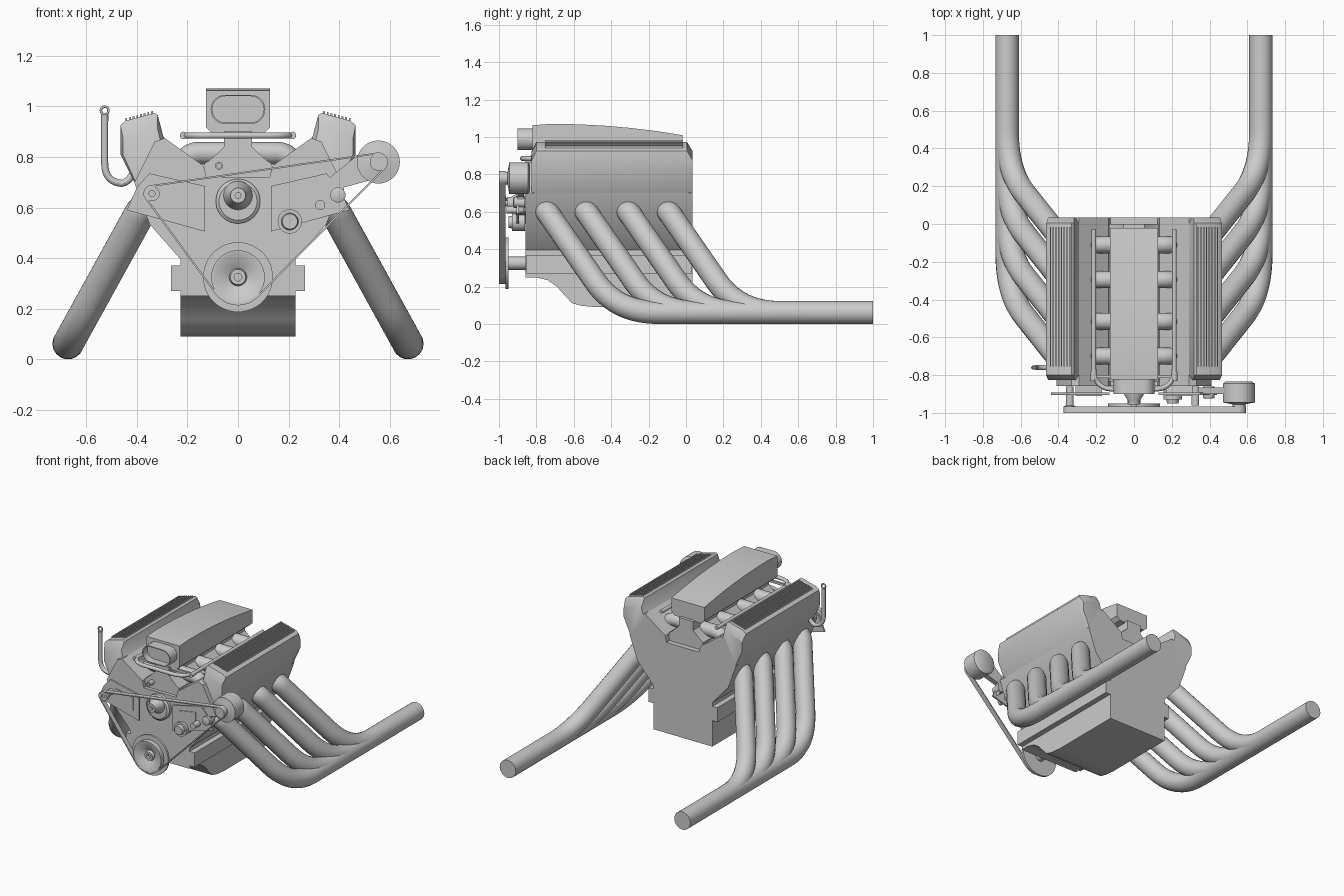
import bpy, bmesh, math
from mathutils import Vector
from mathutils.geometry import convex_hull_2d

if "Cube" in bpy.data.objects:
    bpy.data.objects.remove(bpy.data.objects["Cube"])


def finish(ob, angle=35):
    bpy.ops.object.select_all(action='DESELECT')
    ob.select_set(True)
    bpy.context.view_layer.objects.active = ob
    bpy.ops.object.shade_smooth_by_angle(angle=math.radians(angle))
    return ob


def loft(name, rings, closed=False, angle=35):
    """Skin a list of equal-sized point rings, capped unless closed."""
    bm = bmesh.new()
    vs = [[bm.verts.new(p) for p in r] for r in rings]
    n = len(rings[0])
    pairs = list(zip(vs, vs[1:])) + ([(vs[-1], vs[0])] if closed else [])
    for a, b in pairs:
        for i in range(n):
            j = (i + 1) % n
            bm.faces.new((a[i], a[j], b[j], b[i]))
    if not closed:
        bm.faces.new(vs[0])
        bm.faces.new(vs[-1])
    bmesh.ops.recalc_face_normals(bm, faces=bm.faces)
    me = bpy.data.meshes.new(name)
    bm.to_mesh(me)
    bm.free()
    ob = bpy.data.objects.new(name, me)
    bpy.context.collection.objects.link(ob)
    return finish(ob, angle)


def prism(name, pts, y0, y1):
    return loft(name, [[(x, y, z) for x, z in pts] for y in (y0, y1)])


def turned(name, x, z, prof, n=40):
    """Round part about a y axis from (radius, y) pairs."""
    a = [2 * math.pi * i / n for i in range(n)]
    return loft(name, [[(x + r * math.cos(t), y, z + r * math.sin(t)) for t in a] for r, y in prof])


def tube(name, pts, r, fillet, res=5):
    """Round pipe along a path with filleted corners."""
    P = [Vector(p) for p in pts]
    path = [P[0]]
    for i in range(1, len(P) - 1):
        d = fillet[i - 1] if isinstance(fillet, (list, tuple)) else fillet
        a = P[i] + (P[i - 1] - P[i]).normalized() * d
        b = P[i] + (P[i + 1] - P[i]).normalized() * d
        for k in range(11):
            t = k / 10
            path.append(a * (1 - t) ** 2 + P[i] * 2 * t * (1 - t) + b * t * t)
    path.append(P[-1])
    cu = bpy.data.curves.new(name, 'CURVE')
    cu.dimensions = '3D'
    cu.bevel_depth, cu.bevel_resolution, cu.use_fill_caps = r, res, True
    sp = cu.splines.new('POLY')
    sp.points.add(len(path) - 1)
    for q, p in zip(sp.points, path):
        q.co = (*p, 1)
    ob = bpy.data.objects.new(name, cu)
    bpy.context.collection.objects.link(ob)
    bpy.ops.object.select_all(action='DESELECT')
    ob.select_set(True)
    bpy.context.view_layer.objects.active = ob
    bpy.ops.object.convert(target='MESH')
    return finish(bpy.context.object, 50)


def both(half):
    """Close a half outline into a symmetric one."""
    return half + [(-x, z) for x, z in reversed(half)]


# Engine block with V-shaped heads
prism("engine_block", both([(.227, .25), (.227, .395), (.35, .535), (.41, .70), (.33, .86),
                            (.29, .875), (.136, .765), (.125, .72)]), -.858, .035)

# Oil pan with swept front
pan = [(-.858, .26), (-.858, .25), (-.80, .25), (-.74, .235), (-.69, .20), (-.65, .155),
       (-.61, .112), (-.56, .098), (-.48, .09), (.035, .09), (.035, .26)]
loft("oil_pan", [[(x, y, z) for y, z in pan] for x in (-.227, .227)])

for s, side in ((1, "right"), (-1, "left")):
    # Side rail on the block
    prism("side_rail_" + side, [(s * .2, .27), (s * .265, .27), (s * .265, .37), (s * .2, .37)], -.855, .033)

    # Valve cover with sloped ends
    cover = [(.405, .69), (.465, .81), (.465, .925), (.445, .943), (.33, .974), (.317, .965),
             (.295, .88), (.27, .855)]
    low = [(x + (.34 - x) * .08, z - (.05 if z > .87 else 0)) for x, z in cover]
    loft("valve_cover_" + side, [[(s * x, y, z) for x, z in c] for c, y in
                                 ((low, -.825), (cover, -.80), (cover, .005), (low, .035))])

    # Cooling ribs on the cover
    for i in range(8):
        x = .34 + i * .0145
        z = .972 - (x - .33) * .27
        prism(f"cover_rib_{side}_{i}", [(s * (x - .003), z - .01), (s * (x + .004), z - .01),
                                        (s * (x + .004), z + .011), (s * (x - .003), z + .012)], -.755, -.015)

    # Exhaust primaries merging into one long collector
    for i, y in enumerate((-.75, -.54, -.315, -.10)):
        end = 1 if i == 3 else y + .95
        tube(f"exhaust_pipe_{side}_{i}", [(s * .28, y, .61), (s * .37, y, .61), (s * .672, y + .38, .062),
                                          (s * .672, end, .062)], .062, (.05, .22), 7)

    # Intake runners bending down into the heads
    for i, y in enumerate((-.70, -.515, -.295, -.11)):
        tube(f"intake_runner_{side}_{i}", [(s * .04, y, .815), (s * .20, y, .815), (s * .235, y, .72)],
             .045, .05, 4)

    # Front accessory bracket with spacer
    plate = [(.35, .735), (.13, .685), (.13, .505), (.33, .56), (.44, .59), (.40, .68)]
    prism("accessory_bracket_" + side, [(s * x, z) for x, z in plate], -.905, -.893)
    inner = [(.31, .685), (.17, .66), (.17, .57), (.31, .60)]
    prism("bracket_rib_" + side, [(s * x, z) for x, z in inner], -.91, -.858)

# Intake manifold, throat and fuel rail
prism("intake_manifold", both([(.132, .70), (.132, .775), (.115, .785), (.07, .825), (.055, .84), (.055, .90)]),
      -.835, .0)
rail = [(-.213, -.03, .885), (-.213, -.875, .885), (.213, -.875, .885), (.213, -.03, .885)]
tube("fuel_rail", rail, .013, .11, 3)
prism("rail_crossbar", [(-.225, .877), (.225, .877), (.225, .893), (-.225, .893)], -.815, -.80)
for x in (-.215, .215):
    turned(f"rail_fitting_{x}", x, .885, [(.015, -.83), (.015, -.78)], 16)
turned("coolant_stub", -.075, .765, [(.016, -.80), (.016, -.88), (.009, -.88), (.009, -.85)], 20)

# Air box with crowned top
rings = []
for y, top in ((-.822, 1.063), (-.72, 1.07), (-.58, 1.068), (-.44, 1.061), (-.30, 1.049), (-.16, 1.032), (-.02, 1.01)):
    rings.append([(x, y, z) for x, z in both([(.10, .893), (.127, .917), (.127, top)])])
loft("air_box", rings)


# Hollow oval air inlet
def oval(k, y):
    r, out = .058 * k, []
    for c, a0 in ((.05, -90), (-.05, 90)):
        out += [(c + r * math.cos(math.radians(a0 + 15 * i)), y,
                 .988 + r * math.sin(math.radians(a0 + 15 * i))) for i in range(13)]
    return out


loft("air_inlet", [oval(1, -.80), oval(1, -.90), oval(.9, -.90), oval(.9, -.85)])

# Crank pulley, dished
turned("crank_pulley", 0, .325, [(.035, -.85), (.035, -.95), (.138, -.95), (.138, -.965), (.106, -.965),
                                 (.106, -.998), (.095, -.998), (.035, -.965), (.03, -.985), (.015, -.985),
                                 (.015, -.965)], 48)
# Water pump
turned("water_pump", 0, .625, [(.088, -.85), (.088, -.88), (.075, -.89), (.04, -.89)])
turned("pump_nose", 0, .648, [(.057, -.86), (.057, -.895), (.032, -.935), (.03, -.955), (.013, -.955), (.013, -.965)])
# Idler pulleys and tensioner
turned("left_idler", -.34, .655, [(.02, -.86), (.02, -.96), (.03, -.965), (.03, -.998), (.012, -.998), (.012, -.99)], 24)
turned("right_idler", .395, .65, [(.03, -.86), (.03, -.92), (.018, -.925)], 24)
turned("tensioner", .205, .545, [(.048, -.86), (.048, -.93), (.034, -.93), (.03, -.95)], 32)
turned("bracket_spacer", .325, .61, [(.02, -.86), (.02, -.96)], 20)
# Alternator with arm
turned("alternator", .555, .78, [(.07, -.835), (.085, -.845), (.085, -.945), (.055, -.95), (.034, -.955),
                                 (.034, -.998), (.015, -.998)], 40)
prism("alternator_arm", [(.34, .70), (.41, .60), (.42, .68), (.53, .71), (.50, .83)], -.90, -.865)

# Drive belt wrapped round crank, idler and alternator
out_pts, in_pts = [], []
for x, z, r in ((0, .325, .112), (-.34, .655, .034), (.555, .78, .038)):
    for i in range(32):
        c, q = math.cos(i * math.pi / 16), math.sin(i * math.pi / 16)
        out_pts.append((x + r * c, z + r * q))
        in_pts.append((x + (r - .007) * c, z + (r - .007) * q))
hull = convex_hull_2d([Vector(p) for p in out_pts])
loft("drive_belt", [[(p[i][0], y, p[i][1]) for i in hull] for p, y in
                    ((out_pts, -1), (out_pts, -.966), (in_pts, -.966), (in_pts, -1))], True)

# Dipstick tube with ring handle
tube("dipstick_tube", [(-.527, -.76, .968), (-.527, -.76, .695), (-.44, -.76, .695), (-.40, -.76, .76)], .014,
     (.08, .03), 3)
bpy.ops.mesh.primitive_torus_add(location=(-.527, -.76, .984), rotation=(math.pi / 2, 0, 0), major_radius=.015,
                                 minor_radius=.005, major_segments=24, minor_segments=8)
bpy.context.object.name = "dipstick_ring"
finish(bpy.context.object, 60)
